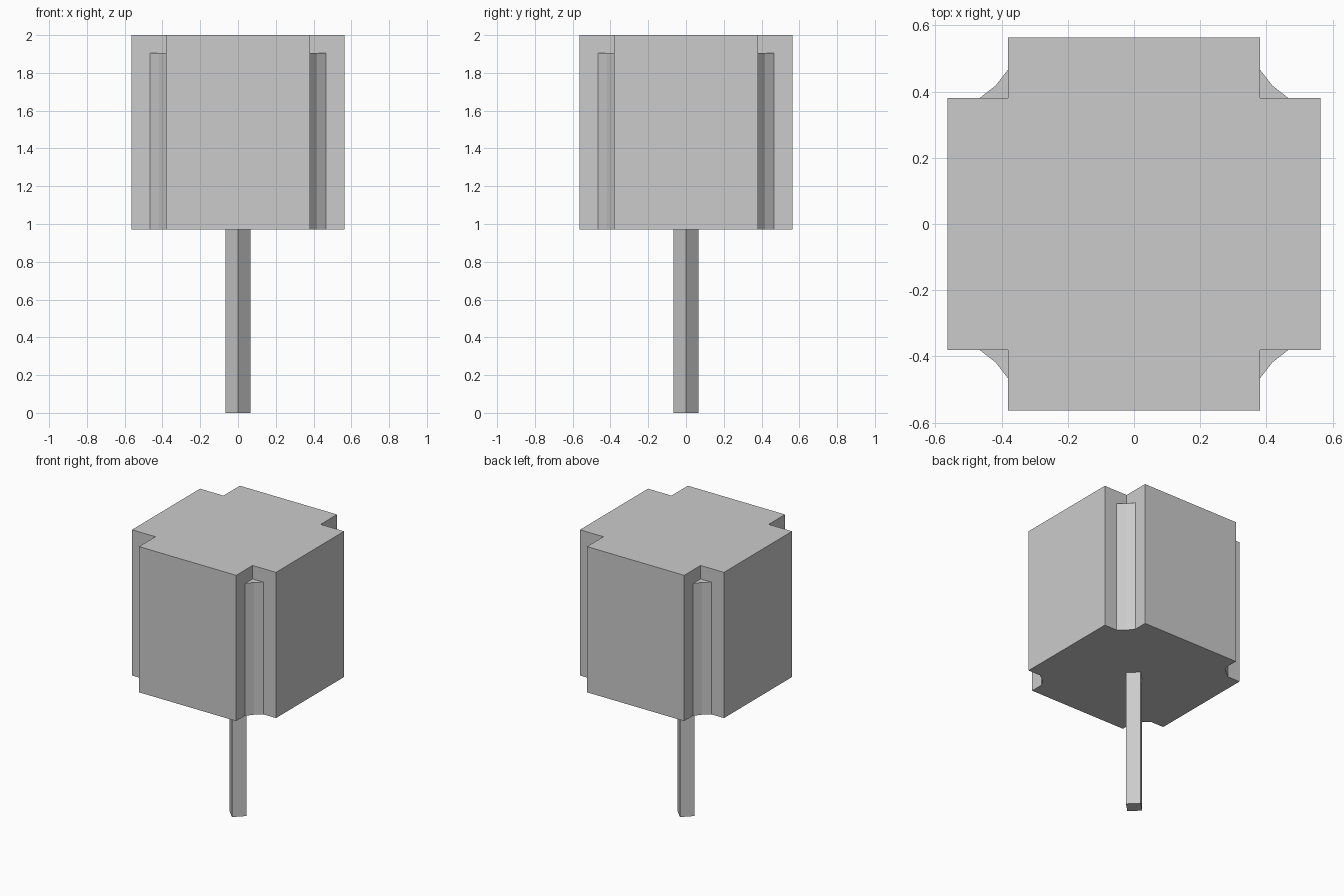
import bpy
import bmesh
import math

if "Cube" in bpy.data.objects:
    bpy.data.objects.remove(bpy.data.objects["Cube"])

grey = bpy.data.materials.new("light grey")
grey.diffuse_color = (0.6, 0.6, 0.6, 1)
grey.use_nodes = True
grey.node_tree.nodes["Principled BSDF"].inputs["Base Color"].default_value = grey.diffuse_color


def prism(name, profile, z0, z1):
    """Extrude a counter-clockwise xy profile from z0 to z1."""
    bm = bmesh.new()
    base = bm.faces.new([bm.verts.new((x, y, z0)) for x, y in profile])
    top = bmesh.ops.extrude_face_region(bm, geom=[base], use_keep_orig=True)
    verts = [v for v in top["geom"] if isinstance(v, bmesh.types.BMVert)]
    bmesh.ops.translate(bm, verts=verts, vec=(0, 0, z1 - z0))
    bmesh.ops.recalc_face_normals(bm, faces=bm.faces)
    mesh = bpy.data.meshes.new(name)
    bm.to_mesh(mesh)
    bm.free()
    mesh.materials.append(grey)
    obj = bpy.data.objects.new(name, mesh)
    bpy.context.collection.objects.link(obj)
    return obj


def quarter_turns(points):
    """Repeat points around the z axis in four quarter turns."""
    result = []
    for _ in range(4):
        result += points
        points = [(-y, x) for x, y in points]
    return result


OUTER, INNER = 0.563, 0.38
BOTTOM, TOP = 0.97, 2.0

# Cross-shaped head with notched corners
prism("head", quarter_turns([(OUTER, -INNER), (OUTER, INNER), (INNER, INNER)]),
      BOTTOM, TOP)

# Concave two-sided fillets standing in the four notches
fillet = [(INNER, INNER), (0.467, INNER), (0.418, 0.418), (INNER, 0.467)]
for i in range(4):
    strip = prism(f"corner_fillet_{i + 1}", fillet, BOTTOM, 1.905)
    strip.rotation_euler.z = i * math.pi / 2

# Square post turned by 45 degrees
prism("post", quarter_turns([(0.067, 0)]), 0, BOTTOM + 0.01)
